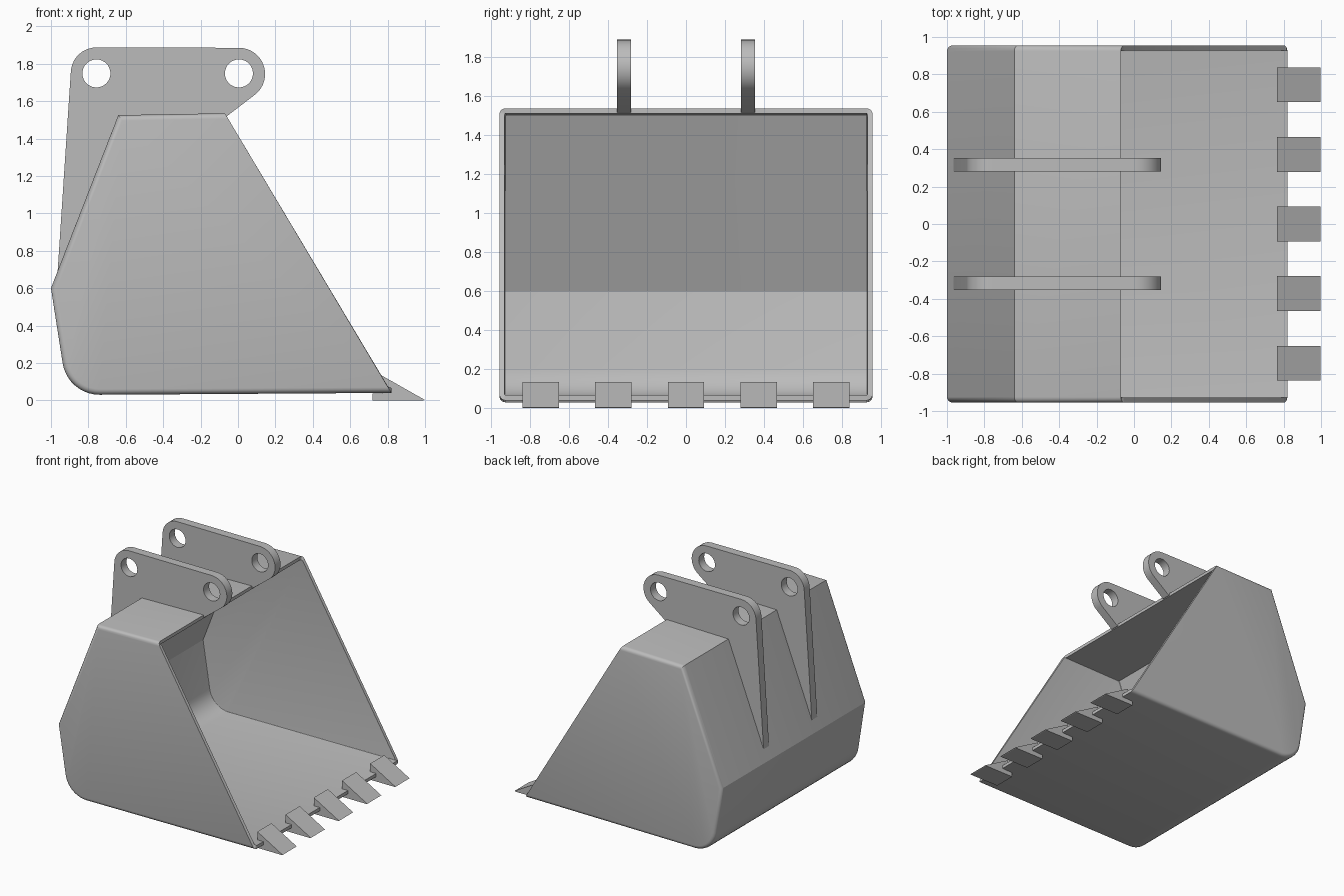
import bpy, bmesh, math
from math import radians, cos, sin

cube = bpy.data.objects.get("Cube")
if cube:
    bpy.data.objects.remove(cube, do_unlink=True)

steel = bpy.data.materials.new("grey_steel")
steel.use_nodes = True
GREY = (0.5, 0.5, 0.5, 1)
steel.diffuse_color = GREY
steel.node_tree.nodes["Principled BSDF"].inputs["Base Color"].default_value = GREY


def arc(cx, cz, r, start, end, steps):
    """Points on an arc, angles in degrees."""
    angles = [radians(start + (end - start) * i / steps) for i in range(steps + 1)]
    return [(cx + r * cos(a), cz + r * sin(a)) for a in angles]


def link(name, data):
    obj = bpy.data.objects.new(name, data)
    bpy.context.collection.objects.link(obj)
    data.materials.append(steel)
    bpy.ops.object.select_all(action='DESELECT')
    obj.select_set(True)
    bpy.context.view_layer.objects.active = obj
    return obj


def prism(profile, y0, y1, open_last=False):
    """Extrude an x-z profile along y; optionally leave the closing side open."""
    bm = bmesh.new()
    a = [bm.verts.new((x, y0, z)) for x, z in profile]
    b = [bm.verts.new((x, y1, z)) for x, z in profile]
    caps = [bm.faces.new(a), bm.faces.new(b[::-1])]
    n = len(profile)
    for i in range(n - 1 if open_last else n):
        j = (i + 1) % n
        bm.faces.new((a[j], a[i], b[i], b[j]))
    bmesh.ops.recalc_face_normals(bm, faces=bm.faces)
    return bm, caps


# Bucket shell: open between the top lip and the cutting edge
shell = [(-0.07, 1.535), (-0.64, 1.525), (-1.0, 0.6)]
shell += arc(-0.74, 0.23, 0.2, 188, 270, 10) + [(0.82, 0.04)]
bm, caps = prism(shell, -0.955, 0.955, open_last=True)
if caps[0].normal.y > 0:
    bmesh.ops.reverse_faces(bm, faces=bm.faces)
rims = [e for f in caps for e in f.edges if not e.is_boundary]
bmesh.ops.bevel(bm, geom=rims, offset=0.03, segments=4, profile=0.5, affect='EDGES')
mesh = bpy.data.meshes.new("bucket_shell")
bm.to_mesh(mesh)
bm.free()
bucket = link("bucket_shell", mesh)
wall = bucket.modifiers.new("wall", 'SOLIDIFY')
wall.thickness = 0.027
wall.offset = -1
wall.use_even_offset = True
bpy.ops.object.modifier_apply(modifier="wall")
bpy.ops.object.shade_smooth_by_angle(angle=radians(25))

# Teeth: wedges that clamp over the cutting edge
tooth = [(0.765, 0.135), (0.998, 0.003), (0.99, 0), (0.72, 0),
         (0.72, 0.036), (0.82, 0.04), (0.82, 0.066), (0.765, 0.066)]
for i in range(5):
    y = (i - 2) * 0.372
    bm, _ = prism(tooth, y - 0.093, y + 0.093)
    mesh = bpy.data.meshes.new(f"tooth_{i + 1}")
    bm.to_mesh(mesh)
    bm.free()
    link(f"tooth_{i + 1}", mesh)

# Mounting ears: flat plates with two pin holes each
ear = arc(-0.757, 1.75, 0.137, 176, 90, 10) + arc(0.005, 1.745, 0.14, 90, -50, 16)
ear += [(-0.065, 1.515), (-0.635, 1.515), (-0.965, 0.68)]
holes = [arc(x, 1.748, 0.075, 0, 360, 32)[:-1] for x in (-0.757, 0.005)]
for name, y in (("ear_left", -0.318), ("ear_right", 0.318)):
    curve = bpy.data.curves.new(name, 'CURVE')
    curve.dimensions = '2D'
    curve.fill_mode = 'BOTH'
    curve.extrude = 0.036
    for points in [ear] + holes:
        spline = curve.splines.new('POLY')
        spline.points.add(len(points) - 1)
        for p, (x, z) in zip(spline.points, points):
            p.co = (x, z, 0, 1)
        spline.use_cyclic_u = True
    plate = link(name, curve)
    plate.rotation_euler.x = radians(90)
    plate.location.y = y
    bpy.ops.object.convert(target='MESH')
    # Join the rims to the faces so the edges stay crisp
    bm = bmesh.new()
    bm.from_mesh(plate.data)
    bmesh.ops.remove_doubles(bm, verts=bm.verts, dist=0.0001)
    bmesh.ops.recalc_face_normals(bm, faces=bm.faces)
    bm.to_mesh(plate.data)
    bm.free()
    bpy.ops.object.shade_smooth_by_angle(angle=radians(25))
